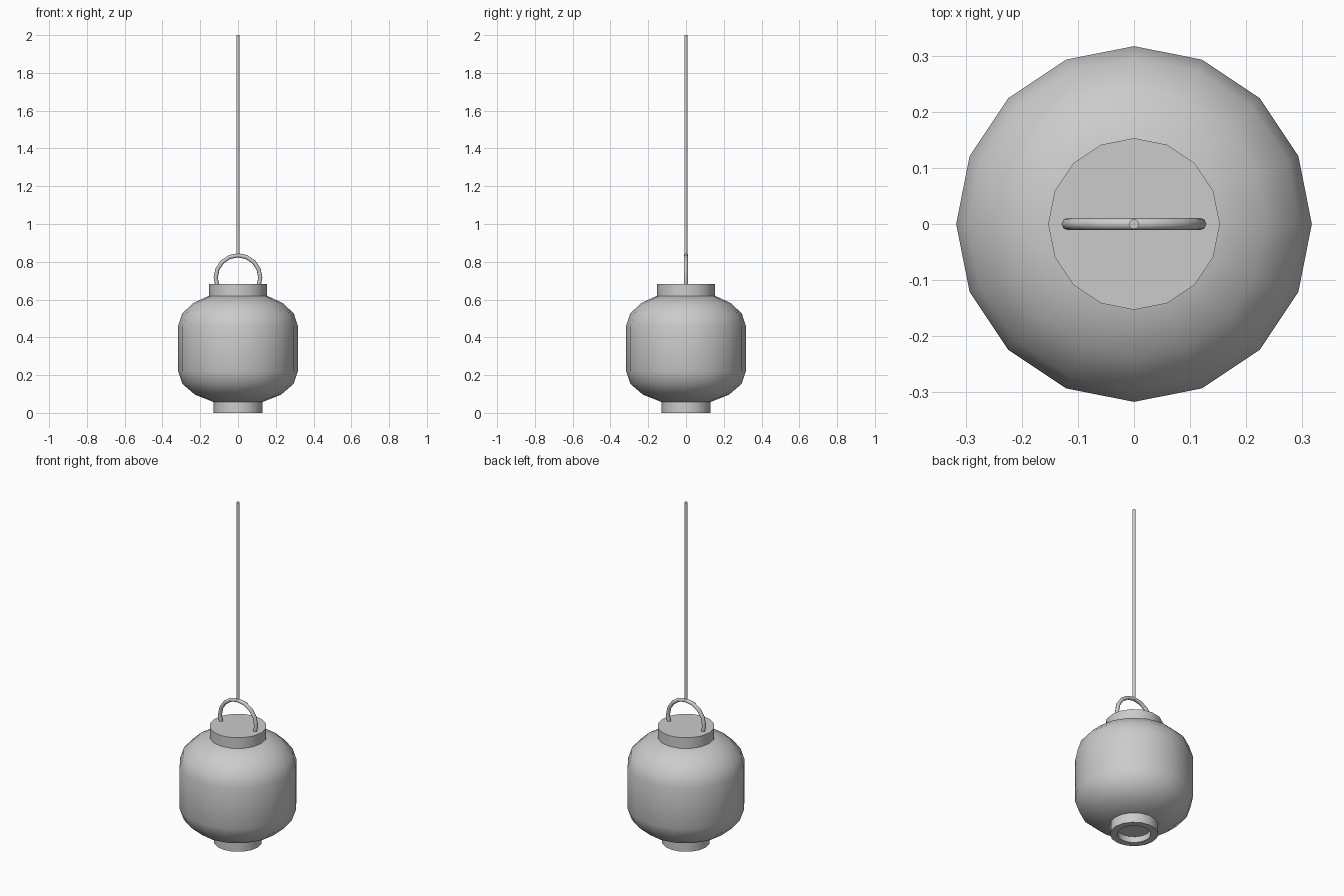
import bpy, bmesh
from math import sin, cos, pi, radians

if "Cube" in bpy.data.objects:
    bpy.data.objects.remove(bpy.data.objects["Cube"])


def finish(name, bm, smooth=35):
    bmesh.ops.recalc_face_normals(bm, faces=bm.faces)
    mesh = bpy.data.meshes.new(name)
    bm.to_mesh(mesh)
    bm.free()
    obj = bpy.data.objects.new(name, mesh)
    bpy.context.collection.objects.link(obj)
    bpy.ops.object.select_all(action='DESELECT')
    bpy.context.view_layer.objects.active = obj
    obj.select_set(True)
    bpy.ops.object.shade_smooth_by_angle(angle=radians(smooth))
    return obj


def skin(bm, rings):
    # Join successive vertex rings with quads and cap both ends
    for a, b in zip(rings, rings[1:]):
        n = len(a)
        for i in range(n):
            j = (i + 1) % n
            bm.faces.new((a[i], a[j], b[j], b[i]))
    bm.faces.new(rings[0])
    bm.faces.new(rings[-1])


def lathe(name, profile, sides=16):
    bm = bmesh.new()
    angles = [2 * pi * i / sides for i in range(sides)]
    rings = [[bm.verts.new((r * cos(a), r * sin(a), z)) for a in angles]
             for r, z in profile]
    skin(bm, rings)
    return finish(name, bm)


# Paper body: straight waist with rounded shoulders above and below
upper = [(0.317 * cos(radians(t)), 0.46 + 0.183 * sin(radians(t))) for t in (0, 21, 42, 61)]
lower = [(0.317 * cos(radians(t)), 0.22 - 0.178 * sin(radians(t))) for t in (66, 44, 22, 0)]
lathe("lantern_body", lower + upper)

# Top cap
lathe("top_cap", [(0.153, 0.615), (0.153, 0.683)])

# Bottom rim, recessed from below
lathe("bottom_rim", [(0.09, 0.035), (0.09, 0.0), (0.129, 0.0), (0.129, 0.06)])

# Arched carrying handle, its ends sunk into the cap
bm = bmesh.new()
rings = []
for k in range(-1, 10):
    a = radians(22.5 * k)
    ring = []
    for i in range(8):
        b = 2 * pi * i / 8
        r = 0.118 + 0.011 * cos(b)
        ring.append(bm.verts.new((r * cos(a), 0.011 * sin(b), 0.716 + r * sin(a))))
    rings.append(ring)
skin(bm, rings)
finish("handle", bm, 50)

# Hanging cord
lathe("hanging_cord", [(0.009, 0.825), (0.009, 2.0)], 12)
